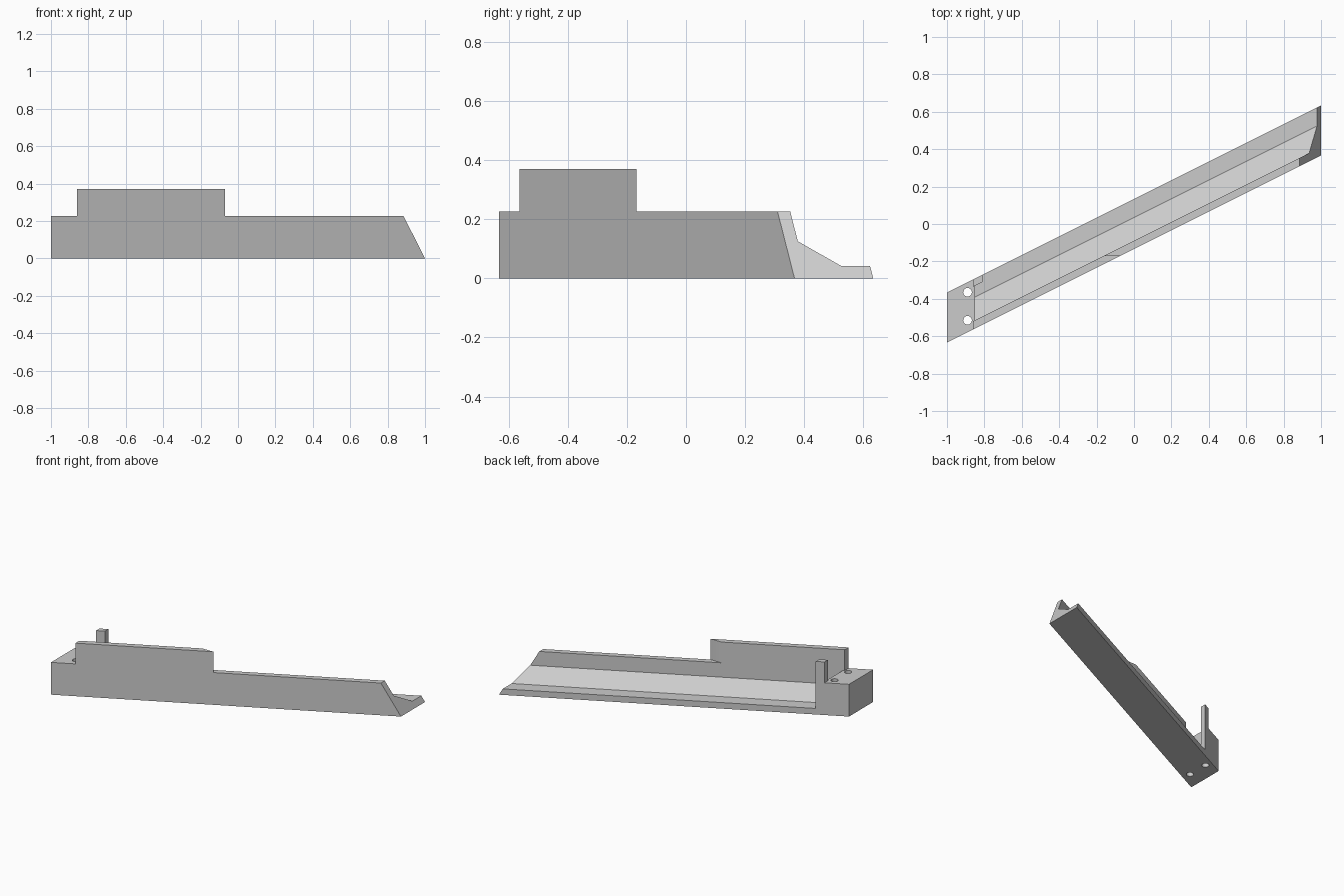
import bpy, bmesh
from mathutils import Vector

cube = bpy.data.objects.get("Cube")
if cube:
    bpy.data.objects.remove(cube, do_unlink=True)

SKEW = 0.5      # sideways drift per unit of length
HALF = 0.133    # half width of the rail
LOW, HIGH = 0.225, 0.37
WALL = -0.09    # inner side of the front wall

grey = bpy.data.materials.new("light_grey")
grey.use_nodes = True
colour = (0.6, 0.6, 0.6, 1)
grey.diffuse_color = colour
grey.node_tree.nodes["Principled BSDF"].inputs["Base Color"].default_value = colour


def prism(name, section, start, end):
    """Extrude a (v, z) section along the skewed rail; start and end give x for (v, z)."""
    bm = bmesh.new()
    rings = []
    for x_at in (start, end):
        ring = []
        for v, z in section:
            x = x_at(v, z)
            ring.append(bm.verts.new((x, SKEW * x + v, z)))
        rings.append(ring)
    a, b = rings
    bm.faces.new(a)
    bm.faces.new(b)
    for i in range(len(a)):
        j = (i + 1) % len(a)
        bm.faces.new((a[i], a[j], b[j], b[i]))
    bmesh.ops.recalc_face_normals(bm, faces=bm.faces)
    mesh = bpy.data.meshes.new(name)
    bm.to_mesh(mesh)
    bm.free()
    mesh.materials.append(grey)
    obj = bpy.data.objects.new(name, mesh)
    bpy.context.collection.objects.link(obj)
    return obj


def box(v0, v1, z0, z1):
    return [(v0, z0), (v1, z0), (v1, z1), (v0, z1)]


def at(x):
    return lambda v, z: x


def combine(target, part, operation):
    mod = target.modifiers.new(part.name, 'BOOLEAN')
    mod.operation = operation
    mod.solver = 'EXACT'
    mod.object = part
    bpy.context.view_layer.objects.active = target
    bpy.ops.object.modifier_apply(modifier=mod.name)
    bpy.data.objects.remove(part, do_unlink=True)


# Long rail with a sloping channel and a raked end
channel = [(-HALF, 0), (HALF, 0), (HALF, 0.042), (0.035, 0.042),
           (WALL, 0.125), (WALL, LOW), (-HALF, LOW)]
rail = prism("channel_rail", channel, at(-1), lambda v, z: 1 - 0.51 * z)

# Solid mounting block
combine(rail, prism("end_block", box(-HALF, HALF, 0, LOW), at(-1), at(-0.85)), 'UNION')

# Raised guard whose far end is cut square to the y axis
combine(rail, prism("raised_guard", box(-HALF, WALL, 0.1, HIGH), at(-0.86),
                    lambda v, z: (-0.168 - v) / SKEW), 'UNION')

# Corner post at the back of the block
combine(rail, prism("corner_post", box(0.095, HALF, 0, HIGH), at(-0.86), at(-0.81)), 'UNION')

# Screw holes through the block
for y in (-0.365, -0.515):
    bpy.ops.mesh.primitive_cylinder_add(vertices=32, radius=0.023, depth=1,
                                        location=(-0.89, y, 0.1))
    hole = bpy.context.object
    hole.name = "screw_hole"
    hole.data.materials.append(grey)
    combine(rail, hole, 'DIFFERENCE')

# Sharp flat edges, smooth hole walls
bpy.ops.object.select_all(action='DESELECT')
rail.select_set(True)
bpy.context.view_layer.objects.active = rail
bpy.ops.object.shade_smooth_by_angle()
